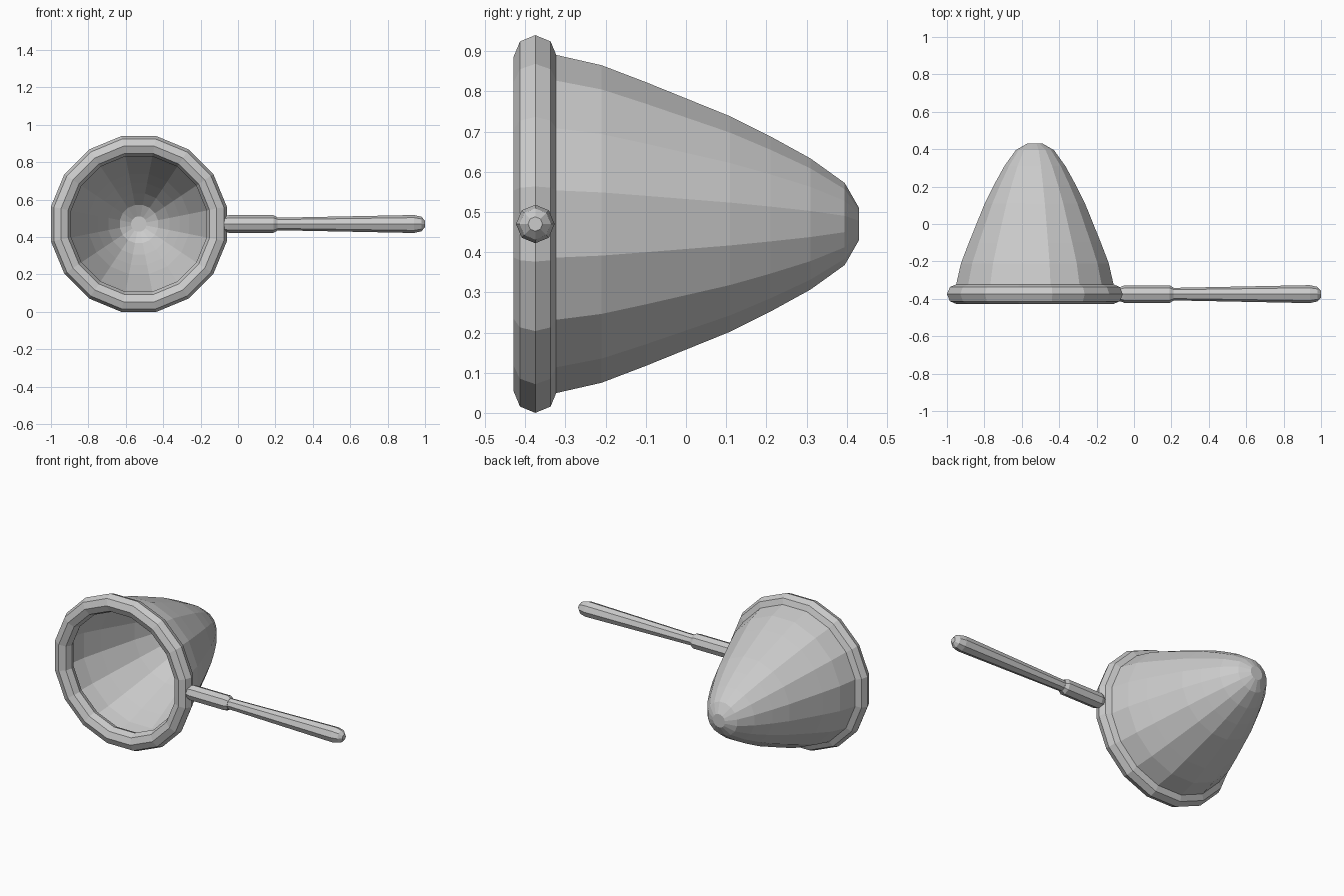
import bpy, bmesh, math

if "Cube" in bpy.data.objects:
    bpy.data.objects.remove(bpy.data.objects["Cube"])

CX, CZ, RIM_Y = -0.53, 0.47, -0.375


def revolve(name, profile, sides, place, offset=0.0, closed=False, cap_start=False, cap_end=False):
    """Spin (position along axis, radius) points; place() maps (t, a, b) to world."""
    bm = bmesh.new()
    rings = []
    for t, r in profile:
        angles = [2 * math.pi * (i + offset) / sides for i in range(sides)]
        rings.append([bm.verts.new(place(t, r * math.cos(a), r * math.sin(a))) for a in angles])
    pairs = list(zip(rings, rings[1:]))
    if closed:
        pairs.append((rings[-1], rings[0]))
    for lo, hi in pairs:
        for i in range(sides):
            j = (i + 1) % sides
            bm.faces.new((lo[i], lo[j], hi[j], hi[i]))
    if cap_start:
        bm.faces.new(rings[0])
    if cap_end:
        bm.faces.new(rings[-1])
    bmesh.ops.recalc_face_normals(bm, faces=bm.faces[:])
    mesh = bpy.data.meshes.new(name)
    bm.to_mesh(mesh)
    bm.free()
    obj = bpy.data.objects.new(name, mesh)
    bpy.context.collection.objects.link(obj)
    return obj


def along_y(t, a, b):
    return (CX + a, t, CZ + b)


def along_x(t, a, b):
    return (t, RIM_Y + a, CZ + b)


FLAT = 1 / math.cos(math.pi / 16)  # flat-to-flat radius -> corner radius

# Rim: 16-sided ring with an octagonal section
rim = [(RIM_Y + 0.054 * math.cos(k * math.pi / 4),
        (0.416 + 0.054 * math.sin(k * math.pi / 4)) * FLAT) for k in range(8)]
revolve("rim", rim, 16, along_y, 0.5, closed=True)

# Basket: open thin shell tapering to a small blunt tip
basket = [(-0.36, 0.427), (-0.32, 0.42), (-0.21, 0.395), (-0.10, 0.353), (0.11, 0.268),
          (0.21, 0.218), (0.31, 0.163), (0.395, 0.102), (0.43, 0.041)]
revolve("basket", [(y, r * FLAT) for y, r in basket], 16, along_y, 0.5, cap_end=True)

# Handle collar next to the rim
collar = [(-0.08, 0.036), (-0.05, 0.047), (0.19, 0.047), (0.21, 0.036)]
revolve("handle_collar", collar, 8, along_x, cap_start=True, cap_end=True)

# Handle grip, widening to a rounded end
grip = [(0.19, 0.033), (0.94, 0.048), (0.98, 0.039), (1.0, 0.018)]
revolve("handle_grip", grip, 8, along_x, cap_start=True, cap_end=True)
